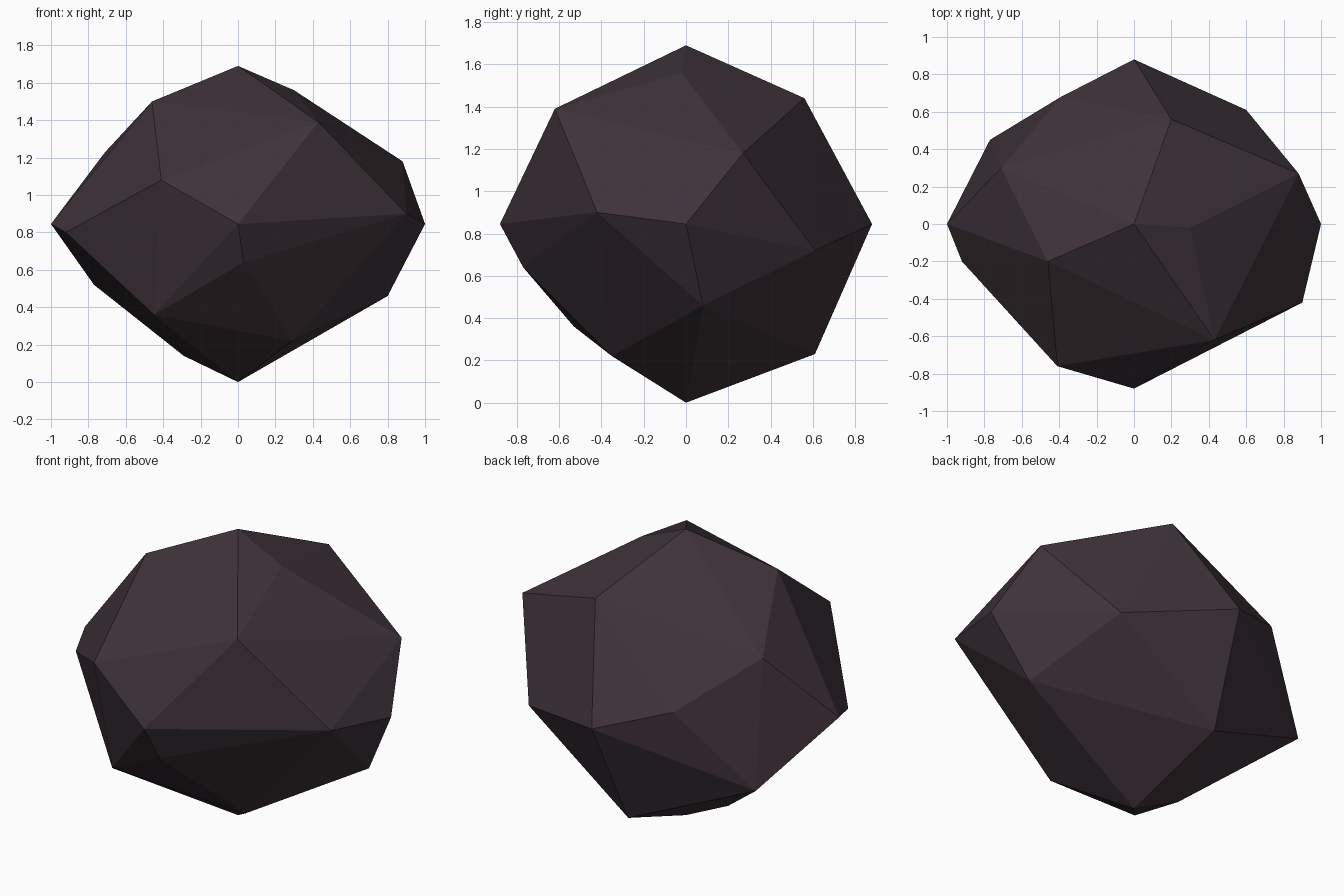
import bpy
import bmesh
from mathutils import Vector

# Remove the default cube only
default_cube = bpy.data.objects.get("Cube")
if default_cube:
    bpy.data.objects.remove(default_cube, do_unlink=True)


def make_material(name, colour):
    material = bpy.data.materials.new(name)
    material.use_nodes = True
    material.diffuse_color = colour
    shader = next(n for n in material.node_tree.nodes if n.type == 'BSDF_PRINCIPLED')
    shader.inputs["Base Color"].default_value = colour
    shader.inputs["Roughness"].default_value = 0.9
    return material


def make_hull(name, points, material):
    """Wrap the points in a flat-shaded convex stone."""
    bm = bmesh.new()
    for point in points:
        bm.verts.new(point)
    bmesh.ops.convex_hull(bm, input=bm.verts[:])
    loose = [v for v in bm.verts if not v.link_faces]
    bmesh.ops.delete(bm, geom=loose, context='VERTS')
    bmesh.ops.recalc_face_normals(bm, faces=bm.faces[:])
    for face in bm.faces:
        face.smooth = False
    mesh = bpy.data.meshes.new(name)
    bm.to_mesh(mesh)
    bm.free()
    mesh.materials.append(material)
    stone = bpy.data.objects.new(name, mesh)
    bpy.context.collection.objects.link(stone)
    return stone


# Six tips, one pair on each axis of the stone
half_size = Vector((1, 0.88, 0.845))
centre = Vector((0, 0, half_size.z))
corners = []
for axis in range(3):
    for side in (-1, 1):
        tip = centre.copy()
        tip[axis] += side * half_size[axis]
        corners.append(tip)

# Chipped corners around the crown
corners += [(0.3, -0.02, 1.56), (-0.46, -0.2, 1.5),
            (0.43, -0.62, 1.39), (0.2, 0.56, 1.44)]

# Chipped corners around the waist
corners += [(0.9, -0.42, 0.9), (0.88, 0.27, 1.18), (0.6, 0.61, 0.72),
            (-0.39, 0.68, 0.97), (-0.71, 0.3, 1.23),
            (-0.92, -0.2, 0.8), (-0.41, -0.76, 1.08)]

# Chipped corners around the underside
corners += [(0.8, 0.08, 0.46), (0.03, -0.77, 0.64), (-0.45, -0.53, 0.36),
            (0.29, -0.35, 0.22), (-0.77, 0.45, 0.52),
            (-0.05, 0.61, 0.23), (-0.29, 0.02, 0.14)]

dark_stone = make_material("dark plum stone", (0.048, 0.032, 0.041, 1))
make_hull("rock", corners, dark_stone)
